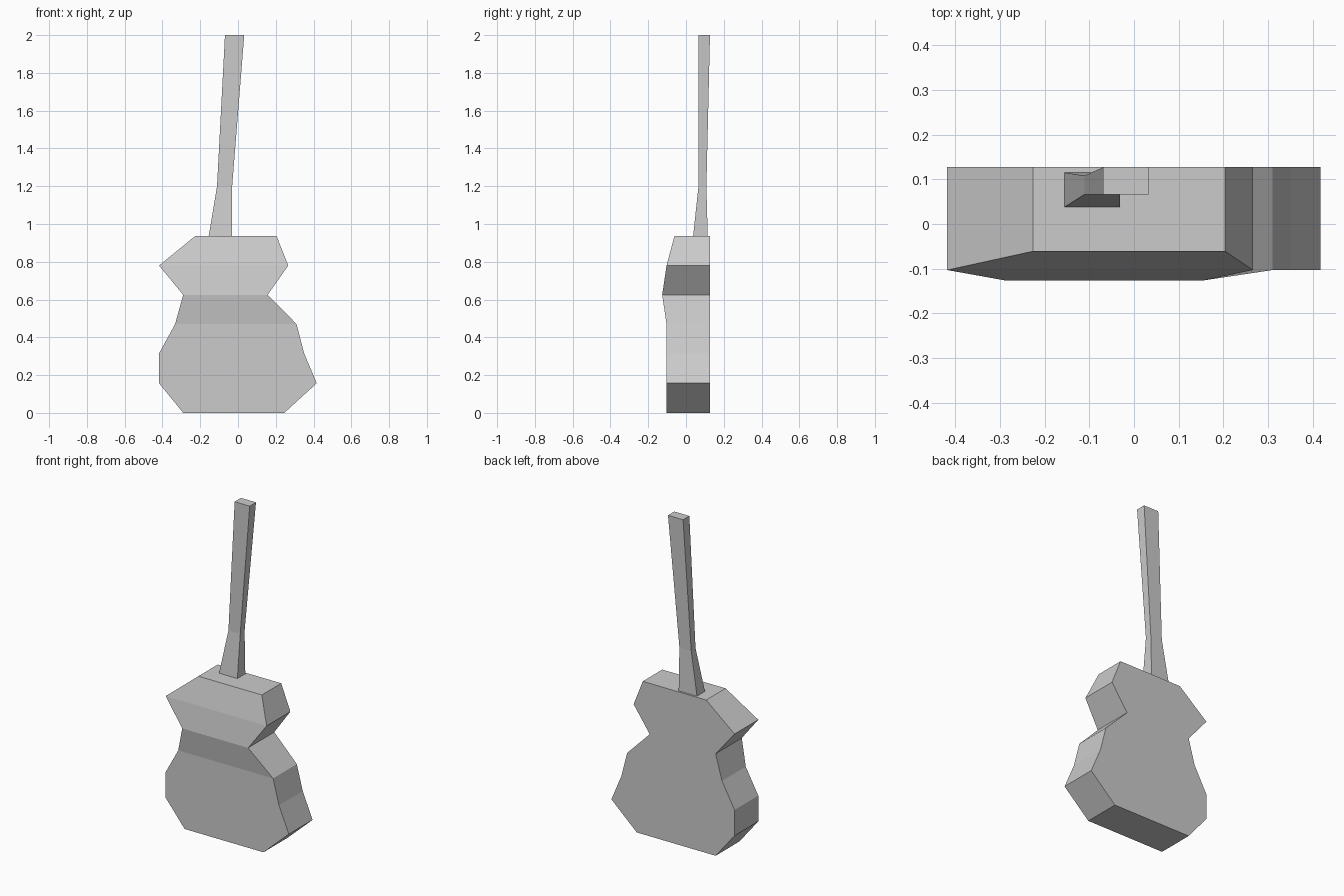
import bpy, bmesh

if "Cube" in bpy.data.objects:
    bpy.data.objects.remove(bpy.data.objects["Cube"])


def loft(name, levels):
    """Stack rectangular sections (z, x0, x1, y0, y1) into a closed solid."""
    bm = bmesh.new()
    rings = [[bm.verts.new(p) for p in
              ((x0, y0, z), (x1, y0, z), (x1, y1, z), (x0, y1, z))]
             for z, x0, x1, y0, y1 in levels]
    for a, b in zip(rings, rings[1:]):
        for i in range(4):
            j = (i + 1) % 4
            bm.faces.new((a[i], a[j], b[j], b[i]))
    bm.faces.new(rings[0][::-1])
    bm.faces.new(rings[-1])
    bmesh.ops.recalc_face_normals(bm, faces=bm.faces)
    mesh = bpy.data.meshes.new(name)
    bm.to_mesh(mesh)
    bm.free()
    obj = bpy.data.objects.new(name, mesh)
    bpy.context.collection.objects.link(obj)
    return obj


BACK = 0.127

# Waisted body with a flat back
body = [(0.0, -0.29, 0.245, -0.103),
        (0.157, -0.418, 0.417, -0.103),
        (0.315, -0.418, 0.35, -0.103),
        (0.47, -0.333, 0.31, -0.103),
        (0.625, -0.29, 0.157, -0.126),
        (0.78, -0.418, 0.266, -0.103),
        (0.937, -0.226, 0.204, -0.061)]
loft("guitar_body", [(*s, BACK) for s in body])

# Leaning neck, flared at its heel
loft("guitar_neck", [(0.937, -0.155, -0.031, 0.038, 0.115),
                     (1.2, -0.111, -0.031, 0.066, 0.108),
                     (2.0, -0.069, 0.033, 0.066, BACK)])
